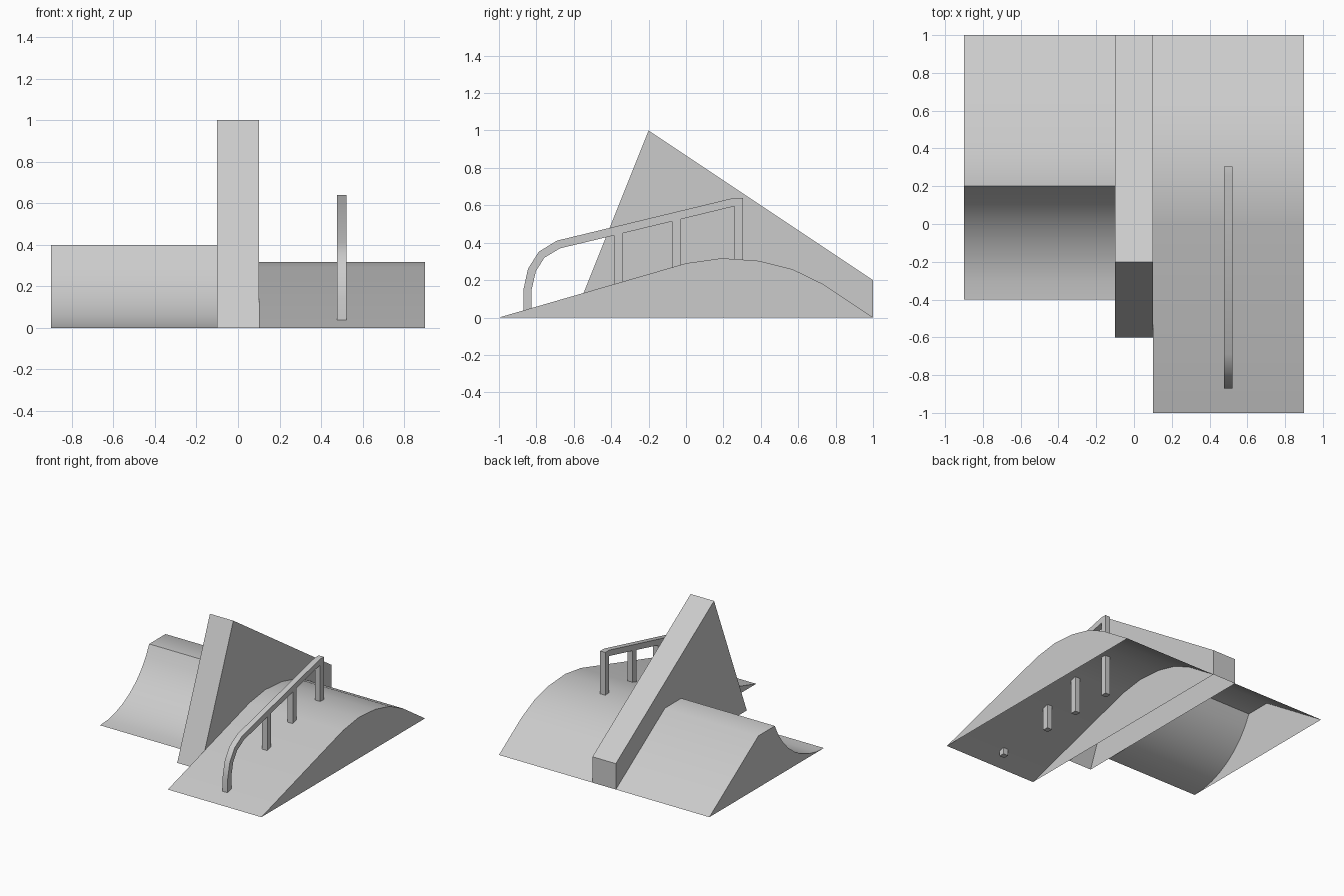
import bpy, bmesh, math

if "Cube" in bpy.data.objects:
    bpy.data.objects.remove(bpy.data.objects["Cube"])


def extrude_profile(name, pts, x0, x1, closed=False):
    """Sweep a (y, z) outline, listed front to back over the top, along x.
    Ramps are shells: the ground side stays open unless closed is set."""
    bm = bmesh.new()
    a = [bm.verts.new((x0, y, z)) for y, z in pts]
    b = [bm.verts.new((x1, y, z)) for y, z in pts]
    bm.faces.new(a)
    bm.faces.new(b[::-1])
    n = len(pts)
    for i in range(n if closed else n - 1):
        j = (i + 1) % n
        bm.faces.new((a[i], b[i], b[j], a[j]))
    mesh = bpy.data.meshes.new(name)
    bm.to_mesh(mesh)
    bm.free()
    ob = bpy.data.objects.new(name, mesh)
    bpy.context.collection.objects.link(ob)
    bpy.ops.object.select_all(action='DESELECT')
    ob.select_set(True)
    bpy.context.view_layer.objects.active = ob
    bpy.ops.object.shade_smooth_by_angle(angle=math.radians(35))
    return ob


# Quarter pipe: concave arc, flat deck, straight run-up at the back
R, STEPS = 0.65, 8
end = math.asin(0.6 / R)
arc = [(-0.4 + R * math.sin(end * i / STEPS), R - R * math.cos(end * i / STEPS))
       for i in range(STEPS + 1)]
extrude_profile("quarter_pipe", arc + [(0.4, 0.4), (1, 0)], -0.9, -0.1)

# Tall central wedge
extrude_profile("center_wedge", [(-0.6, 0), (-0.2, 1), (1, 0.2), (1, 0)], -0.1, 0.1)

# Rounded hump ramp
extrude_profile("hump_ramp", [(-1, 0), (0, 0.29), (0.19, 0.317), (0.39, 0.303),
                              (0.57, 0.258), (0.73, 0.18), (1, 0)], 0.1, 0.9)


# Grind rail: one comb-shaped outline, bent front leg and three posts
def rail_underside(y):
    return 0.37 + (y + 0.67) * 0.242


outline = [(-0.87, 0), (-0.87, 0.145), (-0.845, 0.26), (-0.787, 0.352),
           (-0.69, 0.411), (0.258, 0.64), (0.305, 0.64)]
for y0, y1 in [(0.26, 0.305), (-0.075, -0.03), (-0.385, -0.34)]:
    if y1 < 0.3:
        outline.append((y1, rail_underside(y1)))
    outline += [(y1, 0), (y0, 0), (y0, rail_underside(y0))]
outline += [(-0.673, 0.37), (-0.757, 0.32), (-0.803, 0.247), (-0.825, 0.15), (-0.825, 0)]
extrude_profile("grind_rail", outline, 0.477, 0.521, closed=True)
